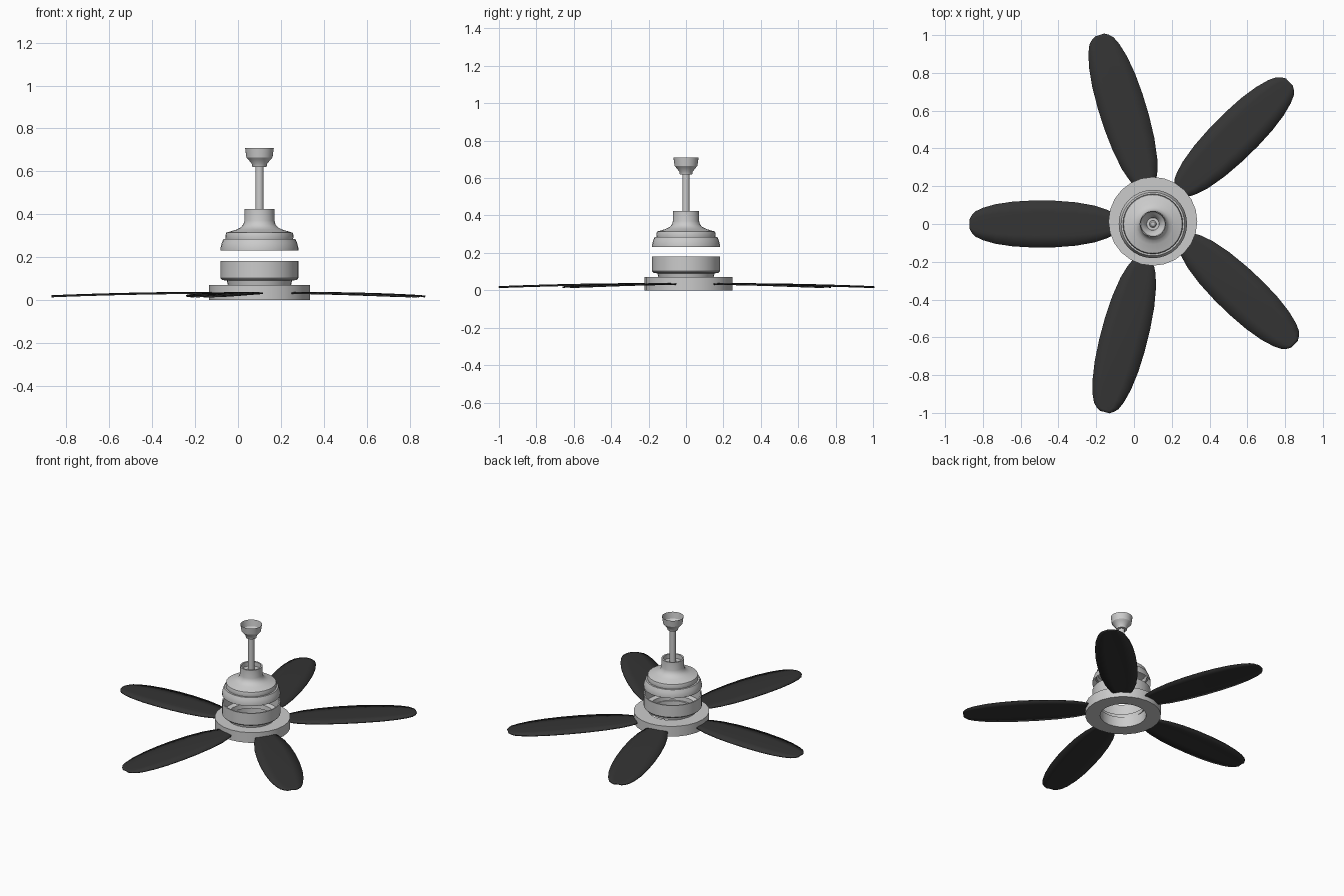
import bpy, bmesh, math
from mathutils import Vector

if "Cube" in bpy.data.objects:
    bpy.data.objects.remove(bpy.data.objects["Cube"])

CX = 0.10  # fan axis


def finish(name, bm, angle=30):
    bmesh.ops.recalc_face_normals(bm, faces=bm.faces)
    me = bpy.data.meshes.new(name)
    bm.to_mesh(me)
    bm.free()
    ob = bpy.data.objects.new(name, me)
    bpy.context.collection.objects.link(ob)
    bpy.ops.object.select_all(action='DESELECT')
    ob.select_set(True)
    bpy.context.view_layer.objects.active = ob
    bpy.ops.object.shade_smooth_by_angle(angle=math.radians(angle))
    return ob


def lathe(name, profile, segs=32, cy=0.0, closed=False):
    """Revolve (radius, z) points around the fan axis."""
    bm = bmesh.new()
    rings = []
    for r, z in profile:
        rings.append([bm.verts.new((CX + r * math.cos(2 * math.pi * i / segs),
                                    cy + r * math.sin(2 * math.pi * i / segs), z))
                      for i in range(segs)])
    pairs = list(zip(rings, rings[1:]))
    if closed:
        pairs.append((rings[-1], rings[0]))
    for a, b in pairs:
        for i in range(segs):
            j = (i + 1) % segs
            bm.faces.new((a[i], a[j], b[j], b[i]))
    return finish(name, bm)


# ceiling cup, open at the top
lathe("ceiling_cup", [(0.067, 0.709), (0.061, 0.665), (0.052, 0.655), (0.036, 0.635),
                      (0.033, 0.62), (0.017, 0.62)])

# hanging rod
lathe("down_rod", [(0.001, 0.655), (0.012, 0.655), (0.019, 0.648), (0.019, 0.395), (0.001, 0.395)], 20)

# upper motor housing: collar, shoulder, groove and skirt
lathe("upper_housing", [(0.018, 0.395), (0.06, 0.395), (0.06, 0.425), (0.07, 0.425), (0.07, 0.37),
                        (0.075, 0.352), (0.088, 0.338), (0.108, 0.328), (0.155, 0.314),
                        (0.159, 0.30), (0.157, 0.284)])
lathe("upper_skirt", [(0.157, 0.284), (0.168, 0.284), (0.176, 0.265), (0.181, 0.245), (0.181, 0.232)])

# lower motor housing, open inside
lathe("lower_housing", [(0.181, 0.182), (0.181, 0.102), (0.174, 0.094), (0.152, 0.09), (0.147, 0.068),
                        (0.14, 0.068), (0.143, 0.097), (0.171, 0.105), (0.173, 0.182)], closed=True)

# rotor ring that carries the blades
lathe("rotor_ring", [(0.235, 0.0), (0.235, 0.07), (0.143, 0.07), (0.143, 0.0)], 24, 0.014, closed=True)

# blades: half-width along the length, from root to tip
WIDTH = [(0.0, 0.045), (0.02, 0.062), (0.06, 0.078), (0.14, 0.099), (0.27, 0.117), (0.42, 0.126),
         (0.56, 0.127), (0.7, 0.121), (0.82, 0.107), (0.91, 0.087), (0.96, 0.068),
         (0.985, 0.047), (1.0, 0.025)]
BLADES = [((-0.10, 0.0), (-0.87, 0.0)),
          ((0.065, 0.205), (-0.182, 1.0)),
          ((0.245, 0.18), (0.822, 0.752)),
          ((0.27, -0.085), (0.85, -0.635)),
          ((0.052, -0.195), (-0.155, -0.995))]

dark = bpy.data.materials.new("dark_blade")
dark.diffuse_color = (0.035, 0.035, 0.035, 1)
dark.use_nodes = True
dark.node_tree.nodes["Principled BSDF"].inputs["Base Color"].default_value = dark.diffuse_color

for n, (root, tip) in enumerate(BLADES, 1):
    root, tip = Vector(root), Vector(tip)
    along = (tip - root).normalized()
    side = Vector((-along.y, along.x))
    bm = bmesh.new()
    rows = []
    for t, w in WIDTH:
        c = root.lerp(tip, t)
        z = 0.032 - 0.016 * t * t  # slight droop
        row = []
        for k in (-1, -0.5, 0, 0.5, 1):
            p = c + side * (w * k * 0.98)
            row.append(bm.verts.new((p.x, p.y, z + 0.003 * (1 - k * k))))
        rows.append(row)
    for a, b in zip(rows, rows[1:]):
        for i in range(4):
            bm.faces.new((a[i], b[i], b[i + 1], a[i + 1]))
    ob = finish(f"blade_{n}", bm)
    ob.data.materials.append(dark)
    sol = ob.modifiers.new("thickness", 'SOLIDIFY')
    sol.thickness = 0.007
    sol.offset = 0
